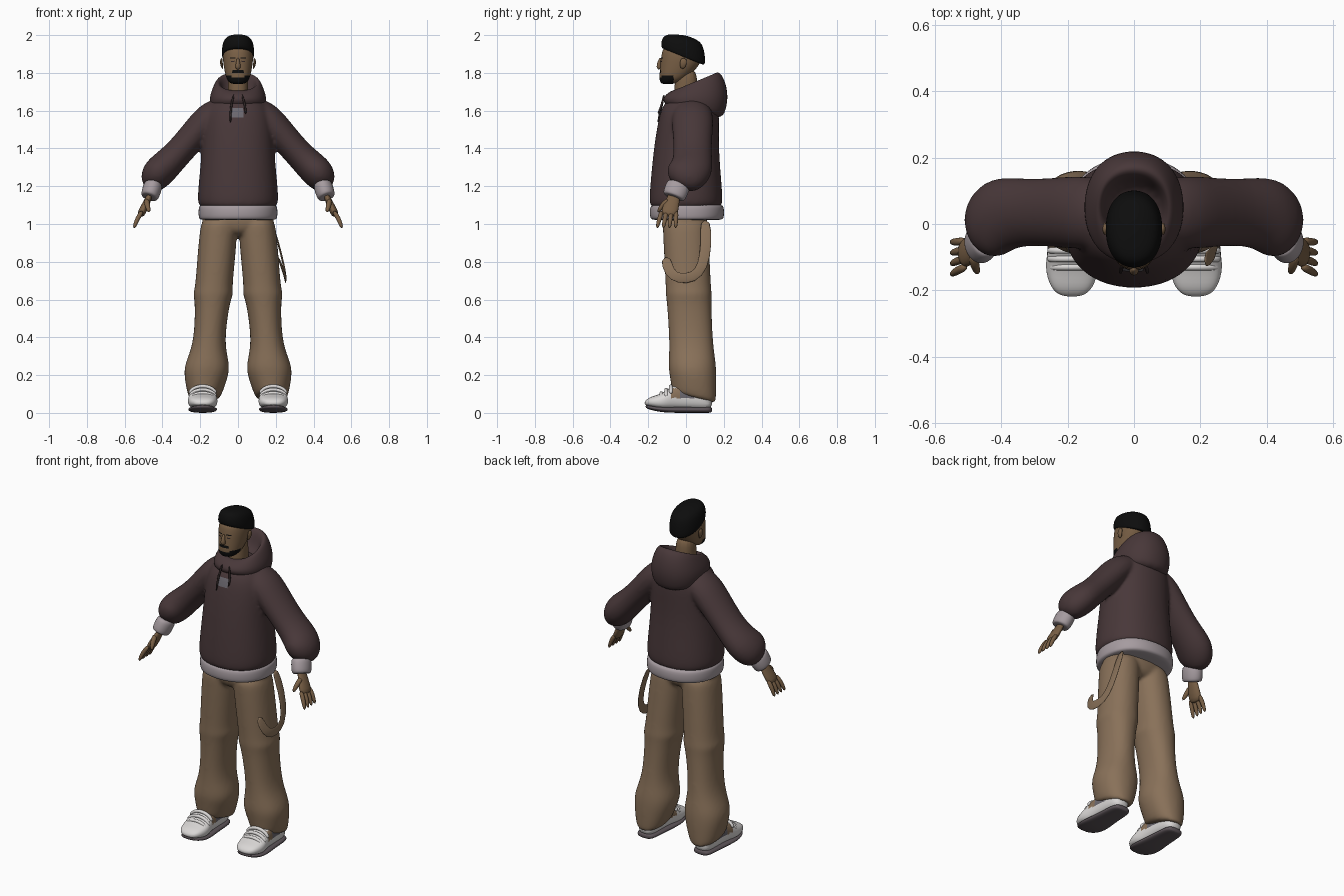
import bpy, bmesh, math
from mathutils import Vector

cube = bpy.data.objects.get("Cube")
if cube:
    bpy.data.objects.remove(cube)


def material(name, red, green, blue):
    mat = bpy.data.materials.new(name)
    mat.use_nodes = True
    colour = (red, green, blue, 1)
    mat.diffuse_color = colour
    shader = mat.node_tree.nodes["Principled BSDF"]
    shader.inputs["Base Color"].default_value = colour
    return mat


MAROON = material("maroon cloth", .065, .039, .041)
TRIM = material("dark cord", .03, .02, .02)
RIB = material("pale ribbing", .38, .33, .35)
KHAKI = material("khaki cloth", .25, .165, .1)
SKIN = material("skin", .19, .115, .06)
HAIR = material("black hair", .004, .004, .004)
WHITE = material("white leather", .7, .68, .67)
SOLE = material("grey rubber", .11, .09, .1)
GREY = material("grey patch", .15, .14, .16)


def shade(ob):
    for face in ob.data.polygons:
        face.use_smooth = True


def apply(ob, kind, **settings):
    mod = ob.modifiers.new(kind.lower(), kind)
    for key, value in settings.items():
        setattr(mod, key, value)
    bpy.context.view_layer.objects.active = ob
    bpy.ops.object.modifier_apply(modifier=mod.name)


def finish(name, bm, mat):
    mesh = bpy.data.meshes.new(name)
    bm.to_mesh(mesh)
    bm.free()
    ob = bpy.data.objects.new(name, mesh)
    bpy.context.collection.objects.link(ob)
    mesh.materials.append(mat)
    return ob


def loft(name, rings, mat, level=2):
    """Skin a list of closed rings, cap both ends and round the result."""
    bm = bmesh.new()
    loops = [[bm.verts.new(point) for point in ring] for ring in rings]
    for lower, upper in zip(loops, loops[1:]):
        for i in range(len(lower)):
            bm.faces.new((lower[i - 1], lower[i], upper[i], upper[i - 1]))
    bm.faces.new(loops[0])
    bm.faces.new(loops[-1])
    bmesh.ops.recalc_face_normals(bm, faces=bm.faces)
    ob = finish(name, bm, mat)
    apply(ob, "SUBSURF", levels=level)
    shade(ob)
    return ob


def fuse(name, parts):
    """Merge overlapping parts into one soft skin."""
    bpy.ops.object.select_all(action="DESELECT")
    for part in parts:
        part.select_set(True)
    ob = parts[0]
    bpy.context.view_layer.objects.active = ob
    bpy.ops.object.join()
    ob.name = name
    apply(ob, "REMESH", mode="VOXEL", voxel_size=.01)
    apply(ob, "SMOOTH", factor=.5, iterations=6)
    shade(ob)
    return ob


def outline(count, power):
    """Points of a unit superellipse."""
    def soften(value):
        return math.copysign(abs(value) ** (2 / power), value)

    angles = [math.tau * i / count for i in range(count)]
    return [(soften(math.cos(a)), soften(math.sin(a))) for a in angles]


def stack(name, mat, centre, rings, level=2):
    """Upright loft; a ring is half width, half depth, height and slope to the back."""
    sections = []
    for width, depth, z, slope in rings:
        x, y = centre(z)
        sections.append([(x + width * a, y + depth * b, z + slope * depth * b)
                         for a, b in outline(16, 2.2)])
    return loft(name, sections, mat, level)


def level_rings(*rings):
    return [(*ring, 0) for ring in rings]


def tube(name, mat, path, radii, flat=1, ref=(0, 1, 0), level=1):
    """Loft along a path; radii lie along ref and are scaled by flat across it."""
    points = [Vector(p) for p in path]
    last = len(points) - 1
    rings = []
    for i, (point, radius) in enumerate(zip(points, radii)):
        along = (points[min(i + 1, last)] - points[max(i - 1, 0)]).normalized()
        wide = Vector(ref)
        wide = (wide - along * wide.dot(along)).normalized()
        thin = along.cross(wide) * flat
        rings.append([point + (thin * a + wide * b) * radius for a, b in outline(12, 2)])
    return loft(name, rings, mat, level)


def footwear(name, mat, x, low, rings):
    """Loft from toe to heel with a lifted toe; a ring is y, half width and top."""
    sections = []
    for y, width, top in rings:
        bottom = low + max(0, -.15 - y) * .4
        middle, half = (top + bottom) / 2, (top - bottom) / 2
        sections.append([(x + width * a, y, middle + half * b) for a, b in outline(16, 2.6)])
    return loft(name, sections, mat)


def patch(name, mat, target, x, z, width, height):
    """Thin plate laid onto the front of another part."""
    bm = bmesh.new()
    bmesh.ops.create_grid(bm, x_segments=6, y_segments=6, size=1)
    for vert in bm.verts:
        vert.co = (x + vert.co.x * width, -.14, z + vert.co.y * height)
    ob = finish(name, bm, mat)
    apply(ob, "SHRINKWRAP", target=target, offset=.003, wrap_mode="ABOVE_SURFACE")


def paint(ob, mat, rule):
    ob.data.materials.append(mat)
    slot = len(ob.data.materials) - 1
    for face in ob.data.polygons:
        if rule(face.center):
            face.material_index = slot


# Neck and head
stack("neck", SKIN, lambda z: (0, 0), level_rings((.06, .07, 1.64), (.053, .06, 1.72), (.053, .06, 1.83)))
head = stack("head", SKIN, lambda z: (0, -.02 - 3 * (z - 1.9) ** 2), level_rings(
    (.03, .03, 1.74), (.053, .055, 1.753), (.067, .08, 1.78), (.08, .11, 1.85),
    (.083, .112, 1.9), (.07, .09, 1.95)), level=3)


def beard(c):
    side = abs(c.x)
    chin = c.y < -.065 and c.z < (1.79 if side > .034 else 1.775)
    lip = c.y < -.11 and side < .03 and abs(c.z - 1.808) < .004
    return chin or lip


paint(head, HAIR, beard)
stack("hair", HAIR, lambda z: (0, -.015), [
    (.078, .1, 1.885, -.4), (.087, .118, 1.885, -.4), (.088, .12, 1.92, -.35),
    (.08, .108, 1.97, -.22), (.055, .08, 1.99, -.2), (.02, .02, 2, -.1)])
tube("nose", SKIN, [(0, -.135, 1.88), (0, -.14, 1.86), (0, -.145, 1.83), (0, -.135, 1.82)],
     [.006, .01, .016, .01])


def build_side(side, s):
    """Make one side's parts and hand back its sleeve and trouser leg."""
    def mirrored(*points):
        return [(s * x, y, z) for x, y, z in points]

    # Face details
    patch(side + "_eye", TRIM, head, s * .033, 1.862, .012, .003)
    patch(side + "_eyebrow", HAIR, head, s * .034, 1.88, .02, .003)
    tube(side + "_ear", SKIN, mirrored((.08, -.02, 1.82), (.09, -.015, 1.85), (.086, -.01, 1.88)),
         [.01, .022, .014], flat=.4)

    # Trouser leg, leaning outwards and backwards on the way down
    widths = [(.09, 1.04), (.102, .98), (.102, .8), (.1, .66), (.11, .63), (.094, .59), (.083, .42),
              (.097, .32), (.127, .24), (.11, .16), (.088, .085), (.07, .08)]
    leg = stack(side + "_trouser_leg", KHAKI,
                lambda z: (s * (.1 + .085 * (1 - z)), .05 * (1 - z) - .004),
                [(w, .092 + .3 * w, z, -.25 if z < .2 else 0) for w, z in widths])

    # Sleeve and cuff
    sleeve = tube(side + "_sleeve", MAROON, mirrored(
        (.06, .03, 1.62), (.15, .035, 1.565), (.2, .035, 1.51), (.32, .035, 1.37), (.4, .035, 1.295),
        (.445, -.01, 1.245), (.455, -.04, 1.195)),
        [.1, .115, .113, .102, .122, .118, .06], flat=.74, level=2)
    tube(side + "_cuff", RIB, mirrored(
        (.446, -.035, 1.22), (.449, -.04, 1.205), (.468, -.065, 1.145), (.47, -.067, 1.14)),
        [.055, .068, .066, .05], flat=.78, level=2)

    # Hand
    tube(side + "_palm", SKIN, mirrored(
        (.46, -.06, 1.17), (.48, -.07, 1.12), (.51, -.09, 1.06), (.52, -.09, 1.04)),
        [.03, .038, .05, .03], flat=.48)
    for k in range(4):
        root, tip = -.052 - .025 * k, -.055 - .033 * k
        tube(side + "_finger", SKIN, mirrored(
            (.505, root, 1.07), (.533, (root + tip) / 2, 1.03), (.552, tip, .975)),
            [.013, .013, .009])
    tube(side + "_thumb", SKIN, mirrored((.485, -.09, 1.13), (.48, -.125, 1.1), (.47, -.15, 1.06)),
         [.016, .015, .009], ref=(1, 0, 0))

    # Shoe
    x = s * .187
    footwear(side + "_sole", SOLE, x, 0, [
        (-.215, .03, .045), (-.19, .066, .038), (-.12, .083, .033), (0, .065, .033),
        (.11, .062, .033), (.14, .04, .033)])
    shoe = footwear(side + "_shoe", WHITE, x, .015, [
        (-.22, .03, .06), (-.195, .066, .085), (-.13, .084, .1), (-.08, .073, .14),
        (-.02, .064, .165), (.07, .062, .15), (.142, .045, .1)])
    paint(shoe, KHAKI, lambda c: -.085 < c.y < -.035 and .08 < c.z < .13)
    paint(shoe, GREY, lambda c: -.035 < c.y < .04 and c.z > .075)
    for k in range(3):
        y, z = -.13 + .025 * k, .065 + .018 * k
        arc = [math.pi * i / 6 for i in range(7)]
        tube(side + "_shoe_strap", WHITE,
             [(x + .07 * math.cos(a), y, z + .042 * math.sin(a)) for a in arc], [.01] * 7)
    return sleeve, leg


right_sleeve, right_leg = build_side("right", -1)
left_sleeve, left_leg = build_side("left", 1)

# Hoodie: body with sleeves, hem, hood, chest patch and cords
body = stack("hoodie_body", MAROON, lambda z: (0, max(0, z - 1.4) * .1), level_rings(
    (.19, .18, 1.08), (.218, .197, 1.1), (.218, .197, 1.17), (.193, .175, 1.4),
    (.192, .165, 1.56), (.155, .145, 1.65), (.06, .06, 1.7)))
hoodie = fuse("hoodie", [body, left_sleeve, right_sleeve])
stack("hoodie_hem", RIB, lambda z: (0, .005), level_rings(
    (.2, .18, 1.02), (.214, .202, 1.025), (.214, .202, 1.095), (.2, .18, 1.11)))
stack("hood", MAROON, lambda z: (0, .05), [
    (.13, .14, 1.58, -.25), (.15, .165, 1.62, -.1), (.156, .178, 1.67, .05), (.133, .158, 1.73, .27),
    (.11, .118, 1.765, .45), (.09, .088, 1.735, .45), (.08, .07, 1.67, .3)])
patch("chest_patch", GREY, hoodie, -.003, 1.592, .032, .028)
for x, tip in ((-.04, 1.53), (.04, 1.58)):
    tube("drawstring", TRIM, [(x / 2, -.115, 1.69), (x, -.13, 1.62), (x, -.15, tip)],
         [.006] * 3)

# Trousers and the strap hanging from the left hip
seat = stack("trouser_seat", KHAKI, lambda z: (0, -.004), level_rings(
    (.18, .11, 1.08), (.195, .12, 1.04), (.195, .12, .99), (.12, .09, .93)))
fuse("trousers", [seat, left_leg, right_leg])
strap = [(.17, .1, 1.03), (.215, .11, .9), (.245, .09, .77), (.252, .04, .715), (.252, -.04, .71),
         (.245, -.09, .74), (.21, -.11, .83)]
tube("hip_strap", KHAKI, strap, [.005] * len(strap), flat=6, ref=(1, 0, 0))
